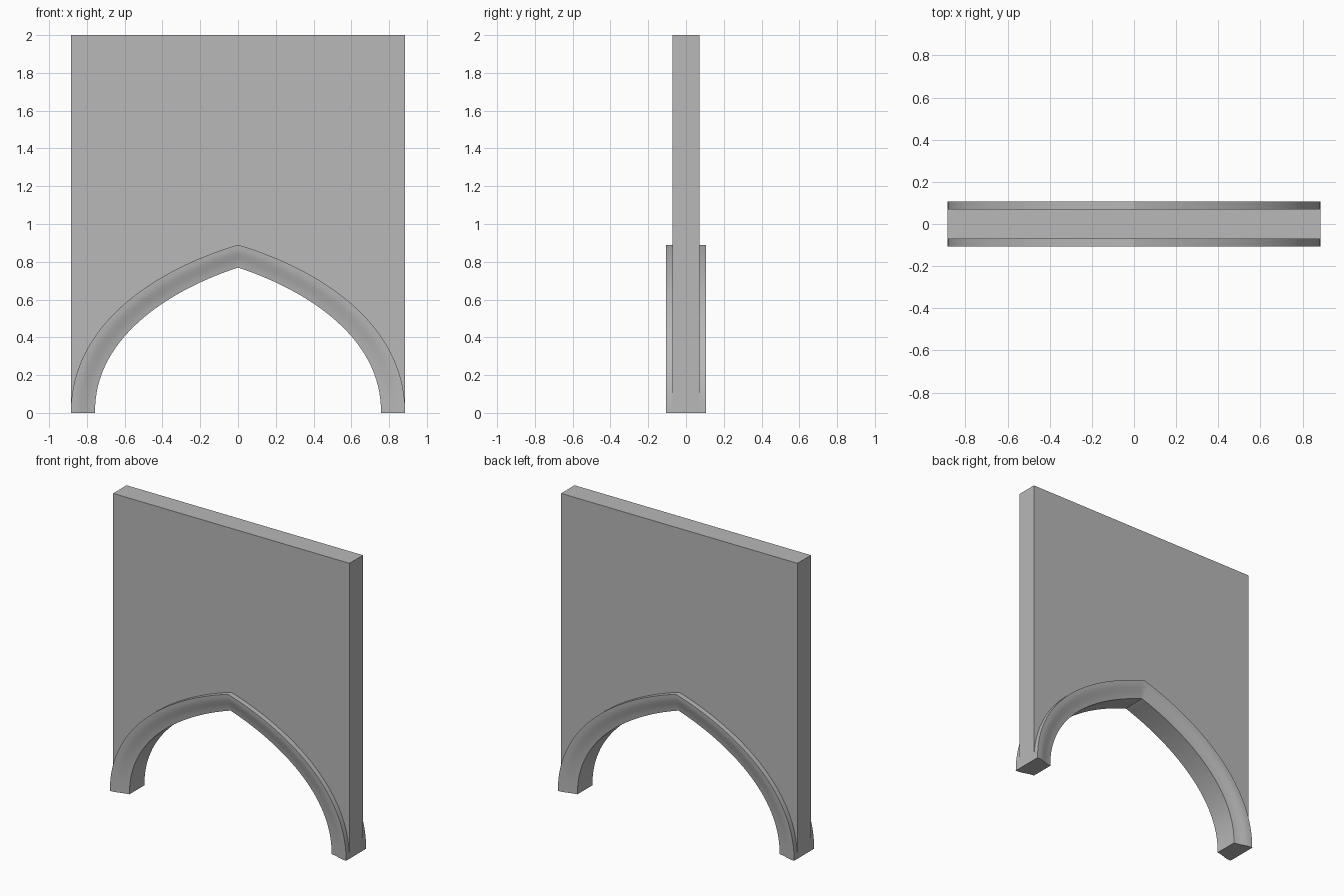
import bpy
import bmesh
from mathutils import Vector

cube = bpy.data.objects.get("Cube")
if cube:
    bpy.data.objects.remove(cube, do_unlink=True)

HALF_WIDTH, HEIGHT, WALL_HALF = 0.885, 2.0, 0.072
STEPS = 32

stone = bpy.data.materials.new("grey stone")
stone.use_nodes = True
GREY = (0.48, 0.48, 0.48, 1)
stone.diffuse_color = GREY
stone.node_tree.nodes["Principled BSDF"].inputs["Base Color"].default_value = GREY

# Outer line of one arch limb, from foot to apex (x, z)
P = [Vector(p) for p in ((0.885, 0), (0.885, 0.48), (0.42, 0.765), (0, 0.89))]


def limb_frame(t):
    """Point on the outer line and the full-width vector to the inner line."""
    s = 1 - t
    point = s**3 * P[0] + 3 * s * s * t * P[1] + 3 * s * t * t * P[2] + t**3 * P[3]
    tangent = s * s * (P[1] - P[0]) + 2 * s * t * (P[2] - P[1]) + t * t * (P[3] - P[2])
    inward = Vector((-tangent.y, tangent.x)).normalized()
    if t == 1:
        return point, Vector((0, -0.12))
    return point, inward * (0.128 * s + 0.115 * t)


# Mirror the limb to get the whole pointed arch
limb = [limb_frame(i / STEPS) for i in range(STEPS + 1)]
flip = Vector((-1, 1))
arch = limb + [(p * flip, w * flip) for p, w in reversed(limb[:-1])]


def finish(name, bm):
    bmesh.ops.recalc_face_normals(bm, faces=bm.faces)
    mesh = bpy.data.meshes.new(name)
    bm.to_mesh(mesh)
    bm.free()
    mesh.materials.append(stone)
    obj = bpy.data.objects.new(name, mesh)
    bpy.context.collection.objects.link(obj)
    bpy.ops.object.select_all(action="DESELECT")
    obj.select_set(True)
    bpy.context.view_layer.objects.active = obj
    bpy.ops.object.shade_smooth_by_angle(angle=0.5)


# Wall panel with the arched opening, its edge buried in the moulding
outline = [(-HALF_WIDTH, 0), (-HALF_WIDTH, HEIGHT), (HALF_WIDTH, HEIGHT), (HALF_WIDTH, 0)]
outline += [tuple(p + w * 0.5) for p, w in arch]
bm = bmesh.new()
face = bm.faces.new([bm.verts.new((x, -WALL_HALF, z)) for x, z in outline])
grown = bmesh.ops.extrude_face_region(bm, geom=[face])["geom"]
bmesh.ops.translate(bm, vec=(0, 2 * WALL_HALF, 0),
                    verts=[v for v in grown if isinstance(v, bmesh.types.BMVert)])
finish("wall_panel", bm)

# Arch moulding: stepped outer edge, soft curve down to a narrower soffit
front = [(0, 0.107), (0.2, 0.106), (0.4, 0.1), (0.6, 0.091), (0.8, 0.084), (1, 0.08)]
section = [(u, -y) for u, y in front] + list(reversed(front))
bm = bmesh.new()
rings = [[bm.verts.new((p.x + w.x * u, y, p.y + w.y * u)) for u, y in section]
         for p, w in arch]
count = len(section)
for a, b in zip(rings, rings[1:]):
    for i in range(count):
        j = (i + 1) % count
        bm.faces.new((a[i], a[j], b[j], b[i]))
bm.faces.new(rings[0])
bm.faces.new(rings[-1])
finish("arch_moulding", bm)
